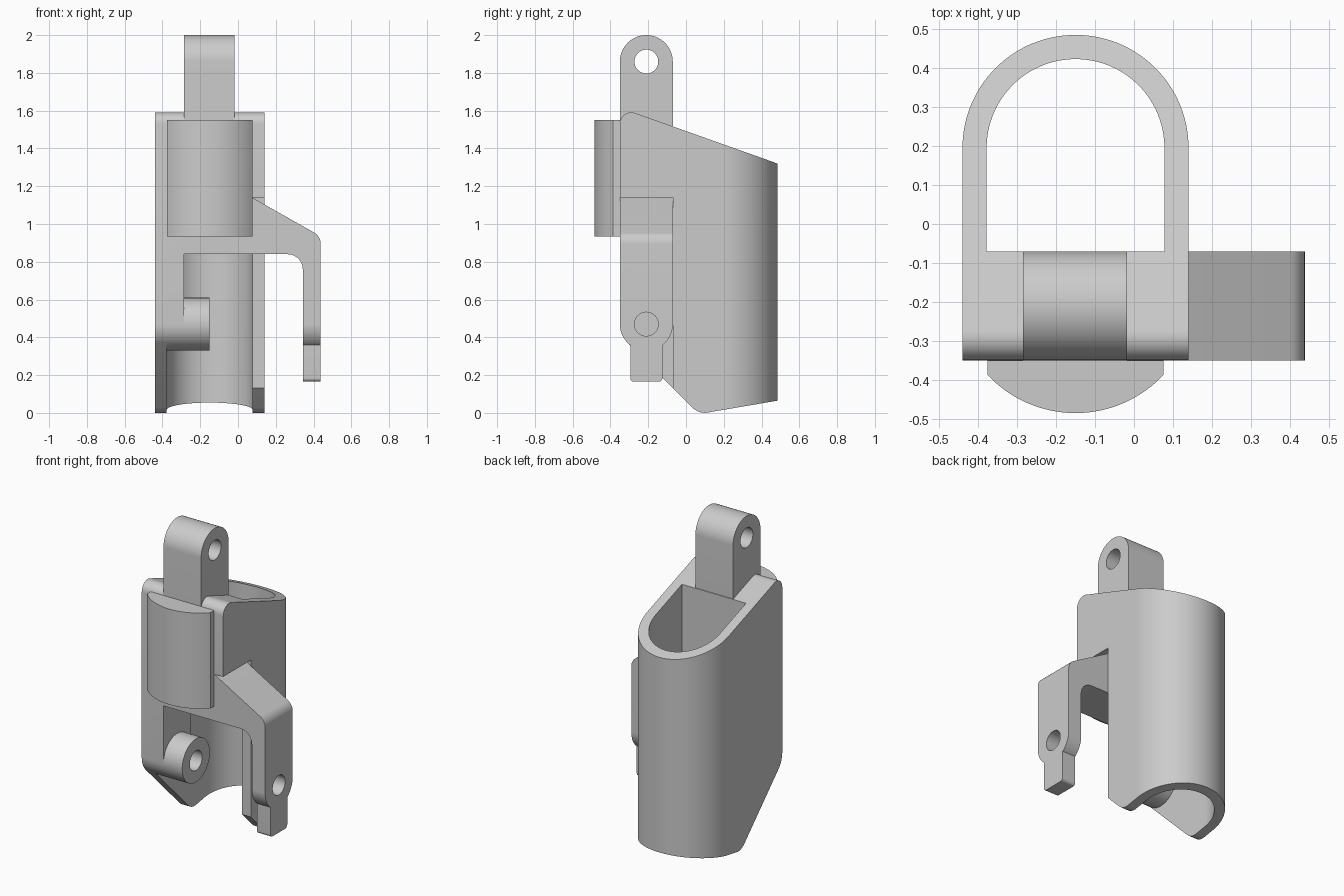
import bpy, bmesh, math
from mathutils import Vector

if "Cube" in bpy.data.objects:
    bpy.data.objects.remove(bpy.data.objects["Cube"])

CX = -0.15              # centre line of the U-shaped shell
PY = -0.21              # pivot centre line in y
FRONT, BACK = -0.35, -0.07


def arc(cx, cy, r, a0, a1, n=24):
    return [(cx + r * math.cos(math.radians(a0 + (a1 - a0) * i / n)),
             cy + r * math.sin(math.radians(a0 + (a1 - a0) * i / n))) for i in range(n + 1)]


def fillet(corners, n=10):
    """Turn (u, v, radius) corners into a rounded outline."""
    out = []
    for i, (u, v, r) in enumerate(corners):
        p = Vector((u, v))
        if r == 0:
            out.append((u, v))
            continue
        d0 = (Vector(corners[i - 1][:2]) - p).normalized()
        d1 = (Vector(corners[(i + 1) % len(corners)][:2]) - p).normalized()
        half = d0.angle(d1) / 2
        t = r / math.tan(half)
        c = p + (d0 + d1).normalized() * (r / math.sin(half))
        s, e = p + d0 * t - c, p + d1 * t - c
        turn = s.angle(e)
        for k in range(n + 1):
            f = k / n
            q = c + (s * math.sin((1 - f) * turn) + e * math.sin(f * turn)) / math.sin(turn)
            out.append((q.x, q.y))
    return out


def prism(name, outline, axis, a, b):
    """Extrude a 2D outline from a to b along the given axis."""
    place = {'X': lambda u, v, w: (w, u, v),
             'Y': lambda u, v, w: (u, w, v),
             'Z': lambda u, v, w: (u, v, w)}[axis]
    bm = bmesh.new()
    lo = [bm.verts.new(place(u, v, a)) for u, v in outline]
    hi = [bm.verts.new(place(u, v, b)) for u, v in outline]
    bm.faces.new(lo)
    bm.faces.new(hi)
    for i in range(len(lo)):
        j = (i + 1) % len(lo)
        bm.faces.new((lo[i], lo[j], hi[j], hi[i]))
    bmesh.ops.recalc_face_normals(bm, faces=bm.faces)
    mesh = bpy.data.meshes.new(name)
    bm.to_mesh(mesh)
    bm.free()
    ob = bpy.data.objects.new(name, mesh)
    bpy.context.collection.objects.link(ob)
    return ob


def box(x0, x1, y0, y1, z0, z1):
    return prism("cutter", [(x0, y0), (x1, y0), (x1, y1), (x0, y1)], 'Z', z0, z1)


def boolean(ob, tool, op='DIFFERENCE'):
    bpy.context.view_layer.objects.active = ob
    m = ob.modifiers.new("bool", 'BOOLEAN')
    m.operation, m.solver, m.object = op, 'EXACT', tool
    bpy.ops.object.modifier_apply(modifier=m.name)
    bpy.data.objects.remove(tool, do_unlink=True)


def pin_hole(ob, z, x0, x1):
    boolean(ob, prism("cutter", arc(PY, z, 0.063, 0, 352.5, 47), 'X', x0, x1))


# Shell: U outline trimmed by the side profile
shell = prism("shell", arc(CX, 0.195, 0.29, 0, 180, 64) + [(-0.44, -0.6), (0.14, -0.6)], 'Z', -0.3, 2.2)
side = fillet([(FRONT, 1.616, 0.06), (0.6, 1.279, 0), (0.6, 0.0845, 0),
               (0.068, -0.006, 0.09), (FRONT, 0.412, 0.14)])
boolean(shell, prism("cutter", side, 'X', -1, 1), 'INTERSECT')

# Shell cavity, front window and notch above the arm
cavity = arc(CX, 0.195, 0.228, 0, 180, 64) + [(-0.378, BACK), (0.078, BACK)]
boolean(shell, prism("cutter", cavity, 'Z', -0.5, 2.5))
boolean(shell, box(-0.378, 0.3, -0.7, BACK, -0.5, 0.84))
boolean(shell, box(0.075, 0.3, -0.7, BACK, 0.8, 1.14))

# Arm: front profile trimmed by its side profile
arm_front = fillet([(0.075, 0.84, 0), (0.075, 1.14, 0), (0.438, 0.935, 0.07),
                    (0.438, 0, 0), (0.343, 0, 0), (0.343, 0.84, 0.08)])
arm = prism("arm", arm_front, 'Y', -0.6, 0.2)
tab = fillet([(-0.295, 0.359, 0), (-0.295, 0.165, 0.02),
              (-0.125, 0.165, 0.02), (-0.125, 0.359, 0)])
arm_side = (arc(PY, 0.47, 0.14, 180, 232.6)[:-1] + tab
            + arc(PY, 0.47, 0.14, 307.4, 360)[1:] + [(BACK, 1.3), (FRONT, 1.3)])
boolean(arm, prism("cutter", arm_side, 'X', -1, 1), 'INTERSECT')
pin_hole(arm, 0.47, 0.2, 0.6)

# Left leg and its pivot boss with a blind hole
leg = prism("left_leg", arc(PY, 0.47, 0.14, 180, 360, 32) + [(BACK, 0.84), (FRONT, 0.84)], 'X', -0.378, -0.285)
boss = prism("pivot_boss", arc(PY, 0.47, 0.14, 0, 354.375, 63), 'X', -0.285, -0.152)
pin_hole(leg, 0.47, -0.34, -0.2)
pin_hole(boss, 0.47, -0.4, 0)

# Top lug with through hole
lug = prism("top_lug", arc(PY, 1.86, 0.14, 0, 180, 40) + [(FRONT, 1.52), (BACK, 1.52)], 'X', -0.285, -0.018)
pin_hole(lug, 1.86, -0.5, 0.3)

# Curved front pad
R = 0.309
half = math.degrees(math.asin(0.226 / R))
pad = prism("front_pad", arc(CX, -0.485 + R, R, 270 - half, 270 + half, 32)
            + [(CX + 0.226, FRONT), (CX - 0.226, FRONT)], 'Z', 0.935, 1.55)

# Smooth the curves, keep the edges sharp
for ob in (shell, arm, leg, boss, lug, pad):
    bpy.ops.object.select_all(action='DESELECT')
    ob.select_set(True)
    bpy.context.view_layer.objects.active = ob
    bpy.ops.object.shade_smooth_by_angle(angle=math.radians(25))
